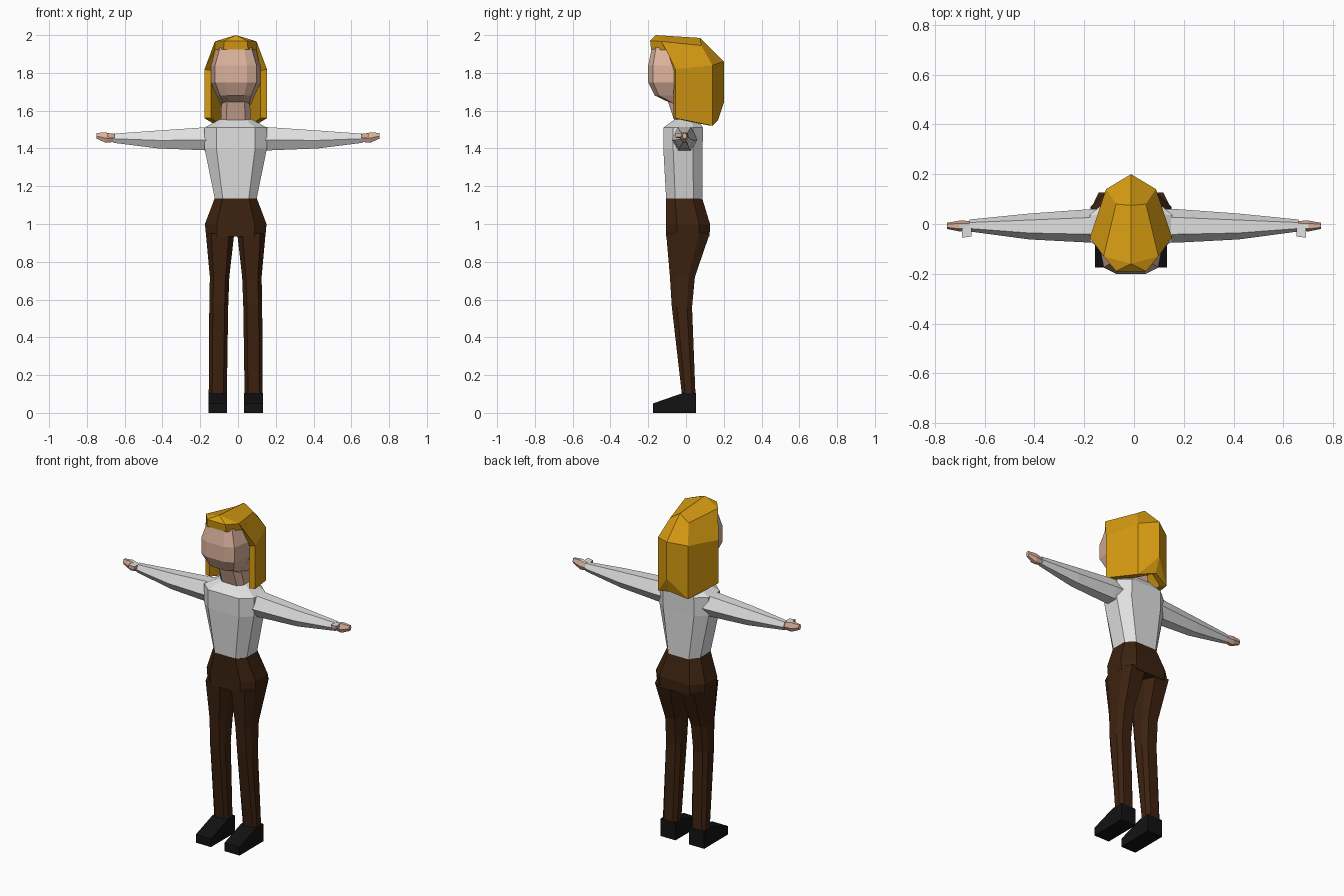
import bpy
import bmesh

if "Cube" in bpy.data.objects:
    bpy.data.objects.remove(bpy.data.objects["Cube"], do_unlink=True)

SHIFT = -0.012  # body centre line


def material(name, rgb):
    m = bpy.data.materials.new(name)
    m.use_nodes = True
    m.diffuse_color = (*rgb, 1)
    m.node_tree.nodes["Principled BSDF"].inputs["Base Color"].default_value = (*rgb, 1)
    return m


SKIN = material("skin", (0.72, 0.45, 0.34))
HAIR = material("golden_hair", (0.68, 0.33, 0.006))
SHIRT = material("white_shirt", (0.75, 0.75, 0.75))
PANTS = material("brown_trousers", (0.046, 0.016, 0.005))
SHOE = material("black_shoes", (0.006, 0.006, 0.006))


def build(name, verts, faces, mats, mirror=False, shift=SHIFT, recalc=True):
    """Make a flat shaded object, optionally mirrored left to right."""
    mesh = bpy.data.meshes.new(name)
    mesh.from_pydata(verts, [], faces)
    if recalc:
        bm = bmesh.new()
        bm.from_mesh(mesh)
        bmesh.ops.recalc_face_normals(bm, faces=bm.faces)
        bm.to_mesh(mesh)
        bm.free()
    for m in mats:
        mesh.materials.append(m)
    ob = bpy.data.objects.new(name, mesh)
    ob.location.x = shift
    bpy.context.collection.objects.link(ob)
    if mirror:
        mod = ob.modifiers.new("Mirror", "MIRROR")
        mod.use_clip = True
    return ob


def loft(name, section, rings, mats, axis="z", **kw):
    """Skin a unit section through rings of (height, a0, a1, b0, b1)."""
    n = len(section)
    verts = []
    for h, a0, a1, b0, b1 in rings:
        for u, v in section:
            a = (a0 + a1) / 2 + u * (a1 - a0) / 2
            b = (b0 + b1) / 2 + v * (b1 - b0) / 2
            verts.append((a, b, h) if axis == "z" else (h, a, b))
    faces = [(r * n + i, r * n + (i + 1) % n, (r + 1) * n + (i + 1) % n, (r + 1) * n + i)
             for r in range(len(rings) - 1) for i in range(n)]
    faces += [tuple(range(n)), tuple(range(len(verts) - n, len(verts)))]
    return build(name, verts, faces, mats, **kw)


def symmetric(half):
    """Close a front-to-back half outline into a full section."""
    return half + [(-u, v) for u, v in reversed(half)]


OCT = symmetric([(0.62, -1), (1, -0.5), (1, 0.5), (0.62, 1)])
HEAD = symmetric([(0.45, -1), (0.83, -0.82), (1, 0), (0.7, 1)])
HEX = [(-1, -0.1), (-0.5, 1), (0.5, 1), (1, -0.1), (0.5, -1), (-0.5, -1)]
BOX = [(-1, -1), (1, -1), (1, 1), (-1, 1)]

# Head and neck
loft("head", HEAD, [(1.63, -.08, .08, -.06, .06), (1.68, -.10, .10, -.165, .07),
                    (1.75, -.132, .132, -.2, .08), (1.84, -.132, .132, -.2, .08),
                    (1.935, -.10, .10, -.18, .06)], [SKIN])
loft("neck", OCT, [(1.54, -.08, .08, -.06, .05), (1.66, -.075, .075, -.10, .04)], [SKIN])

# Hair: half shell, mirrored and thickened inward
hair_points = [
    (0, -.16, 2.0), (0, .075, 1.985), (.11, -.13, 1.967),          # 0-2 crown
    (0, -.19, 1.97), (.06, -.19, 1.97),                            # 3-4 fringe top
    (0, -.185, 1.925), (.065, -.185, 1.925), (.11, -.10, 1.92),    # 5-7 hairline
    (.165, -.055, 1.82), (.06, .08, 1.945), (.10, .14, 1.84),      # 8-10 upper side
    (0, .2, 1.86), (0, .2, 1.64), (0, .17, 1.55),                  # 11-13 back centre
    (.10, .14, 1.52), (.165, -.055, 1.56)]                         # 14-15 lower edge
hair_faces = [(0, 3, 4), (0, 4, 2), (3, 5, 6, 4), (4, 6, 7, 2), (2, 7, 8), (0, 2, 9, 1),
              (2, 8, 10, 9), (1, 9, 10, 11), (11, 10, 14, 12), (12, 14, 13), (8, 15, 14, 10)]
hair = build("hair", hair_points, hair_faces, [HAIR], mirror=True, recalc=False)
shell = hair.modifiers.new("Thickness", "SOLIDIFY")
shell.thickness = 0.035
shell.offset = -1

# Shirt body
loft("shirt_torso", OCT, [(1.13, -.11, .11, -.105, .088), (1.40, -.165, .165, -.12, .088),
                          (1.51, -.165, .165, -.12, .09), (1.557, -.08, .08, -.055, .06)], [SHIRT])

# Sleeves, hands and thumbs
loft("sleeve", HEX, [(.10, -.075, .06, 1.39, 1.515), (.17, -.075, .06, 1.39, 1.512),
                     (.42, -.062, .042, 1.40, 1.495), (.66, -.03, .018, 1.43, 1.478)],
     [SHIRT], axis="x", mirror=True, shift=0)
hand = loft("hand", HEX, [(.65, -.024, .012, 1.435, 1.472), (.70, -.03, .014, 1.43, 1.485),
                          (.75, -.02, .005, 1.452, 1.482)],
            [SKIN, SHIRT], axis="x", mirror=True, shift=0)
thumb = loft("thumb", BOX, [(.652, -.05, -.01, 1.455, 1.477), (.69, -.055, -.01, 1.46, 1.48)],
             [SKIN, SHIRT], axis="x", mirror=True, shift=0)
for ob in (hand, thumb):  # cuff colour runs over the back of the hand
    for p in ob.data.polygons:
        if p.normal.z > 0.8 and p.center.x < 0.71:
            p.material_index = 1

# Trousers
loft("trouser_hips", OCT, [(.935, -.157, .157, -.105, .125), (1.0, -.163, .163, -.105, .127),
                           (1.135, -.112, .112, -.107, .086)], [PANTS])
loft("trouser_leg", OCT, [(.10, .047, .143, -.022, .05), (.56, .04, .14, -.075, .032),
                          (.72, .034, .137, -.085, .047), (.95, .008, .158, -.105, .126)],
     [PANTS], mirror=True)

# Shoes: side profile extruded across the foot
profile = [(-.175, 0), (-.175, .05), (-.02, .104), (.052, .104), (.052, 0)]
k = len(profile)
build("shoe", [(x, y, z) for x in (.045, .145) for y, z in profile],
      [(i, (i + 1) % k, k + (i + 1) % k, k + i) for i in range(k)]
      + [tuple(range(k)), tuple(range(k, 2 * k))], [SHOE], mirror=True)
